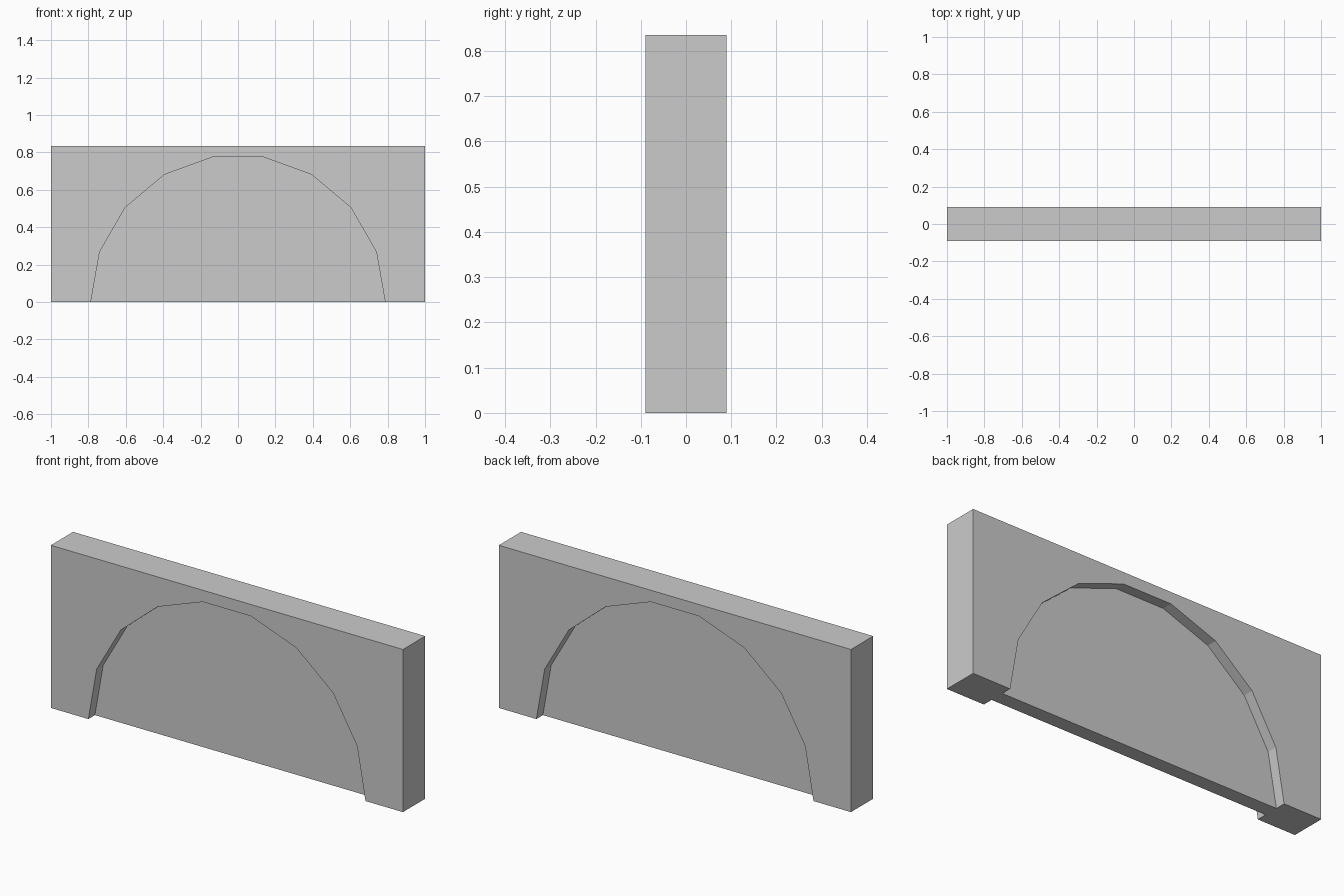
import bpy
from math import cos, sin, pi

if "Cube" in bpy.data.objects:
    bpy.data.objects.remove(bpy.data.objects["Cube"])

HALF_W, HALF_D, HEIGHT = 1.0, 0.09, 0.835
RADIUS, PANEL_HALF, SIDES = 0.787, 0.037, 9


def prism(name, profile, y0, y1):
    """Extrude an x-z outline from y0 to y1."""
    n = len(profile)
    verts = [(x, y, z) for y in (y0, y1) for x, z in profile]
    faces = [tuple(range(n)), tuple(range(2 * n - 1, n - 1, -1))]
    faces += [(i, i + n, (i + 1) % n + n, (i + 1) % n) for i in range(n)]
    mesh = bpy.data.meshes.new(name)
    mesh.from_pydata(verts, [], faces)
    obj = bpy.data.objects.new(name, mesh)
    bpy.context.collection.objects.link(obj)
    return obj


# Faceted half-round outline, used for the thin infill
arch = [(RADIUS * cos(pi * i / SIDES), RADIUS * sin(pi * i / SIDES))
        for i in range(SIDES + 1)]

# Wall block
wall = prism("arched_wall",
             [(HALF_W, 0), (HALF_W, HEIGHT), (-HALF_W, HEIGHT), (-HALF_W, 0)][::-1],
             -HALF_D, HALF_D)
for o in (wall,):
    o.data.flip_normals()

# Arched recess on the front and the back, leaving a thin panel between
opening = arch + [(-RADIUS, -0.1), (RADIUS, -0.1)]
bpy.context.view_layer.objects.active = wall
for name, y0, y1 in (("front_recess", -0.2, -PANEL_HALF),
                     ("back_recess", PANEL_HALF, 0.2)):
    cutter = prism(name, opening, y0, y1)
    cutter.hide_render = True
    mod = wall.modifiers.new(name, 'BOOLEAN')
    mod.operation = 'DIFFERENCE'
    mod.solver = 'EXACT'
    mod.object = cutter
    bpy.ops.object.modifier_apply(modifier=mod.name)
    bpy.data.objects.remove(cutter)
